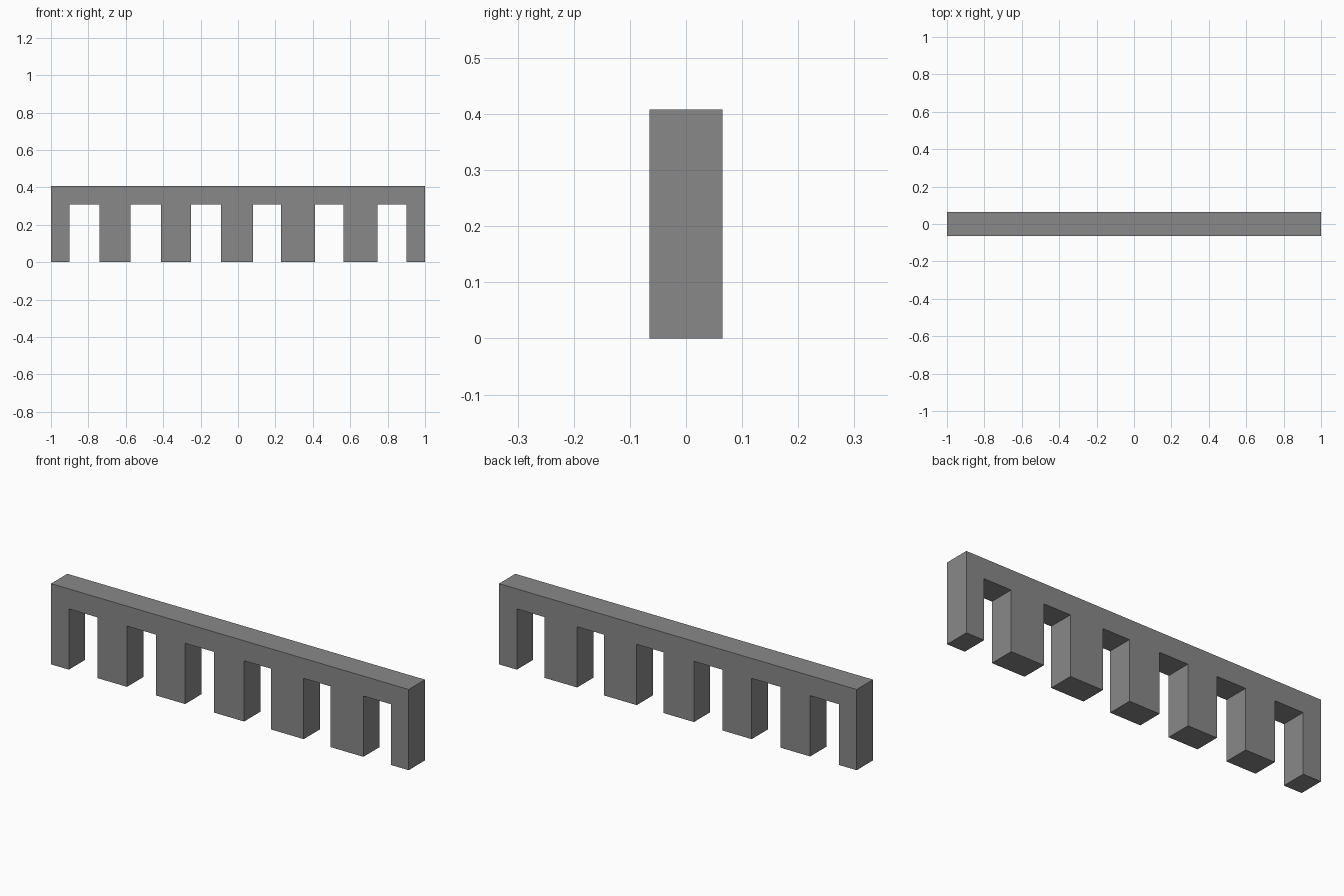
import bpy
import bmesh

cube = bpy.data.objects.get("Cube")
if cube:
    bpy.data.objects.remove(cube, do_unlink=True)

HALF_DEPTH = 0.065
TOP = 0.408
SOFFIT = 0.307
# Left and right edges of each opening
OPENINGS = [(-0.90, -0.74), (-0.575, -0.413), (-0.25, -0.09),
            (0.08, 0.23), (0.413, 0.563), (0.747, 0.90)]

grey = bpy.data.materials.new("mid grey")
grey.use_nodes = True
colour = (0.25, 0.25, 0.25, 1)
grey.diffuse_color = colour
grey.node_tree.nodes["Principled BSDF"].inputs["Base Color"].default_value = colour

# Comb outline: along the feet, up and over each opening, back along the top
outline = [(-1, 0)]
for a, b in OPENINGS:
    outline += [(a, 0), (a, SOFFIT), (b, SOFFIT), (b, 0)]
outline += [(1, 0), (1, TOP), (-1, TOP)]

# Extrude the outline through the wall thickness
bm = bmesh.new()
front = bm.faces.new([bm.verts.new((x, -HALF_DEPTH, z)) for x, z in outline])
extruded = bmesh.ops.extrude_face_region(bm, geom=[front], use_keep_orig=True)
back = [v for v in extruded["geom"] if isinstance(v, bmesh.types.BMVert)]
bmesh.ops.translate(bm, verts=back, vec=(0, 2 * HALF_DEPTH, 0))
bmesh.ops.recalc_face_normals(bm, faces=bm.faces)

mesh = bpy.data.meshes.new("pillared_wall")
bm.to_mesh(mesh)
bm.free()
mesh.materials.append(grey)
wall = bpy.data.objects.new("pillared_wall", mesh)
bpy.context.collection.objects.link(wall)
